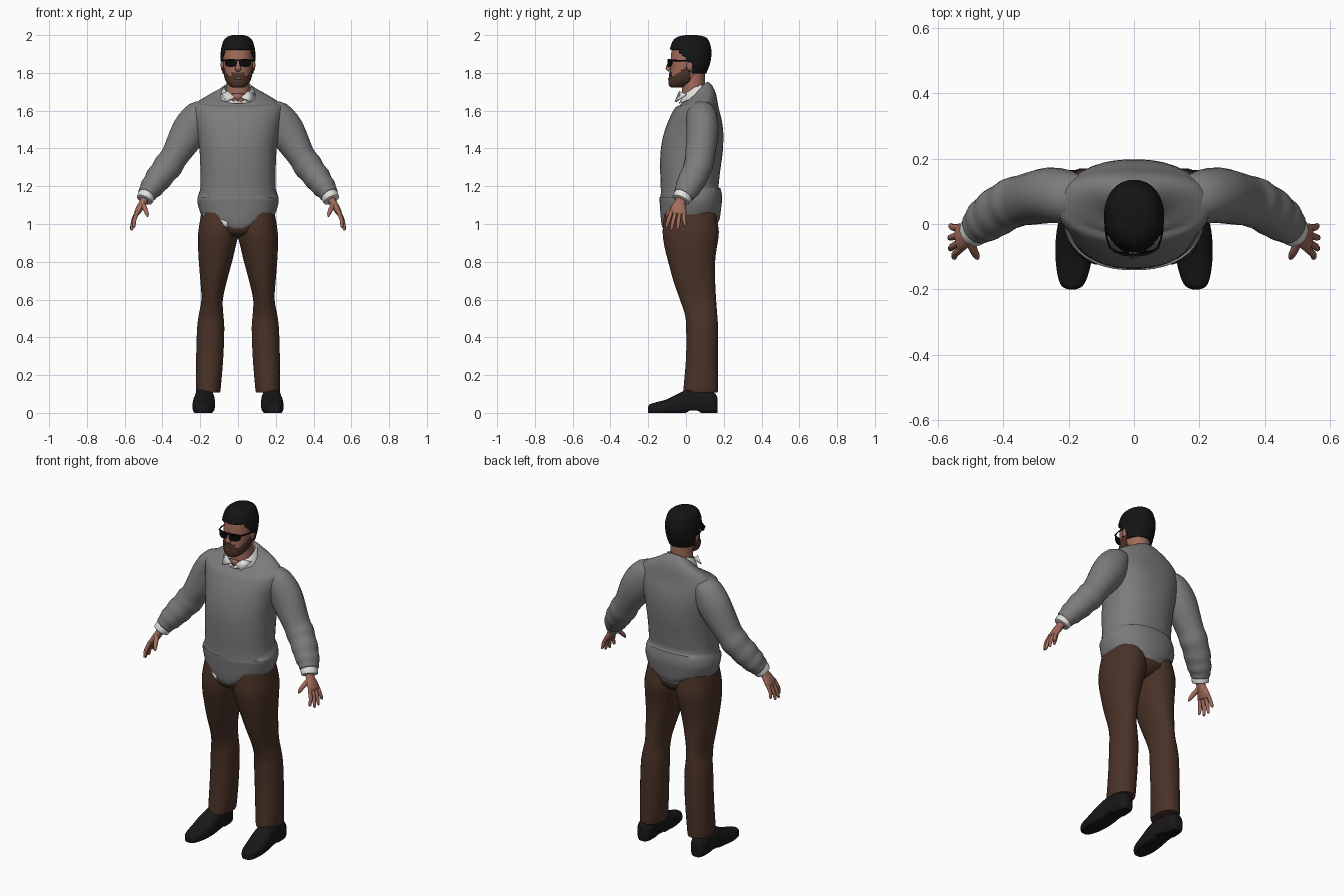
import bpy, bmesh, math
from mathutils import Vector

X, Y, Z = Vector((1, 0, 0)), Vector((0, 1, 0)), Vector((0, 0, 1))


def material(name, rgb):
    m = bpy.data.materials.new(name)
    m.diffuse_color = (*rgb, 1)
    return m


GREY = material("sweater grey", (0.2, 0.2, 0.2))
BROWN = material("trouser brown", (0.068, 0.032, 0.02))
SKIN = material("skin", (0.36, 0.15, 0.105))
BLACK = material("hair black", (0.007, 0.007, 0.007))
BEARD = material("beard brown", (0.075, 0.035, 0.022))
WHITE = material("shirt white", (0.75, 0.75, 0.74))
SHOE = material("shoe black", (0.009, 0.009, 0.009))
GLASS = material("glasses black", (0.003, 0.003, 0.003))
LIP = material("lip pink", (0.30, 0.11, 0.09))


def spline(rings, sub):
    """Catmull-Rom through (x, y, z, a, b) rings."""
    out = []
    for i in range(len(rings) - 1):
        p = [rings[max(0, min(len(rings) - 1, i + k))] for k in (-1, 0, 1, 2)]
        for s in range(sub):
            t = s / sub
            out.append([0.5 * (2 * b + (c - a) * t + (2 * a - 5 * b + 4 * c - d) * t * t
                               + (3 * b - a - 3 * c + d) * t ** 3) for a, b, c, d in zip(*p)])
    return out + [list(rings[-1])]


def loft(name, rings, mat, n=24, sub=3, axis=None, ref=Y, p=2, warp=None, keep=None,
         thick=0, mirror=False):
    """Skin superellipse rings; keep() trims faces to an open shell."""
    pts = spline(rings, sub)
    bm = bmesh.new()
    rows = []
    for i, (x, y, z, a, b) in enumerate(pts):
        c = Vector((x, y, z))
        lo, hi = pts[max(0, i - 1)], pts[min(len(pts) - 1, i + 1)]
        t = axis or (Vector(hi[:3]) - Vector(lo[:3])).normalized()
        u = ref.cross(t).normalized()
        v = t.cross(u)
        row = []
        for k in range(n):
            w = math.tau * (k + 0.5) / n
            cu, sv = math.cos(w), math.sin(w)
            co = (c + u * math.copysign(abs(cu) ** (2 / p), cu) * max(a, 0.001)
                  + v * math.copysign(abs(sv) ** (2 / p), sv) * max(b, 0.001))
            row.append(bm.verts.new(warp(co) if warp else co))
        rows.append(row)
    for r, q in zip(rows, rows[1:]):
        for k in range(n):
            bm.faces.new((r[k], r[(k + 1) % n], q[(k + 1) % n], q[k]))
    bm.faces.new(rows[0])
    bm.faces.new(rows[-1])
    bmesh.ops.recalc_face_normals(bm, faces=bm.faces)
    if keep:
        bad = [f for f in bm.faces if not keep(f.calc_center_median())]
        bmesh.ops.delete(bm, geom=bad, context='FACES')
    return finish(name, bm, mat, mirror, thick)


def finish(name, bm, mat, mirror=False, thick=0):
    me = bpy.data.meshes.new(name)
    bm.to_mesh(me)
    bm.free()
    me.materials.append(mat)
    ob = bpy.data.objects.new(name, me)
    bpy.context.collection.objects.link(ob)
    if thick:
        ob.modifiers.new("thickness", 'SOLIDIFY').thickness = thick
    if mirror:
        ob.modifiers.new("mirror", 'MIRROR')
    return ob


def ball(name, c, r, mat, mirror=False):
    bm = bmesh.new()
    bmesh.ops.create_uvsphere(bm, u_segments=16, v_segments=10, radius=1)
    for v in bm.verts:
        v.co = Vector([c[i] + v.co[i] * r[i] for i in range(3)])
    return finish(name, bm, mat, mirror)


def stack(rows):
    """(z, half width, front y, back y) rows to rings."""
    return [(0, (f + b) / 2, z, w, (b - f) / 2) for z, w, f, b in rows]


# Sweater body: tilted neckline, hem dipping to a point at the middle
def sweater_warp(co):
    if co.z > 1.62:
        co.z += (co.y - 0.06) * 0.35 * min(1, (co.z - 1.62) / 0.06)
    w = max(0, min(1, (1.1 - co.z) / 0.045))
    co.z -= 0.075 * w * max(0, 1 - abs(co.x) / 0.2)
    return co


body = loft("sweater_body", stack([
    (1.05, .195, -.122, .165), (1.075, .205, -.136, .178), (1.12, .216, -.142, .19),
    (1.15, .212, -.14, .19), (1.19, .2, -.134, .173), (1.3, .2, -.138, .183),
    (1.4, .205, -.132, .196), (1.5, .22, -.105, .2), (1.58, .238, -.07, .188),
    (1.63, .232, -.04, .17), (1.66, .18, -.03, .155), (1.685, .115, -.025, .14),
    (1.7, .08, -.02, .12)]), GREY, n=40, p=2.25, warp=sweater_warp)

# Shirt edge peeking out below the hem on one side
loft("shirt_hem", stack([(1.035, .199, -.127, .168), (1.06, .203, -.131, .172)]), WHITE,
     n=40, sub=2, p=2.25, warp=sweater_warp, thick=.004,
     keep=lambda c: -0.19 < c.x < -0.04 and c.y < 0)

# Sleeves with soft folds on the forearm, then cuffs
loft("sleeve", [(.15, .08, 1.61, .04, .06), (.2, .082, 1.578, .082, .08),
                (.255, .088, 1.495, .096, .085), (.32, .077, 1.385, .078, .08),
                (.345, .072, 1.345, .073, .077), (.37, .065, 1.308, .078, .078),
                (.395, .052, 1.275, .071, .074), (.42, .037, 1.243, .072, .075),
                (.44, .022, 1.215, .064, .07), (.458, .01, 1.192, .063, .068),
                (.472, -.002, 1.172, .053, .06), (.482, -.012, 1.156, .05, .055),
                (.486, -.016, 1.15, .04, .045)], GREY, mirror=True)
loft("shirt_cuff", [(.474, -.006, 1.17, .042, .046), (.485, -.016, 1.148, .046, .05),
                    (.495, -.026, 1.128, .043, .047), (.496, -.027, 1.126, .03, .035)],
     WHITE, sub=2, mirror=True)

# Hands: palm, four fingers, thumb
loft("palm", [(.485, -.018, 1.15, .022, .028), (.502, -.031, 1.115, .021, .028),
              (.52, -.038, 1.085, .019, .04), (.534, -.042, 1.06, .016, .044),
              (.539, -.044, 1.05, .01, .04)], SKIN, n=16, mirror=True)
for i, (ky, ty, tx, tz) in enumerate([(-.076, -.102, .55, .98), (-.054, -.076, .562, .966),
                                      (-.031, -.042, .564, .968), (-.01, -.005, .56, .988)]):
    mid = ((.53 + tx) / 2 + .008, (ky + ty) / 2 - .003, (1.065 + tz) / 2)
    loft(f"finger_{i + 1}", [(.53, ky, 1.07, .011, .011), (*mid, .0105, .0105),
                             (tx, ty, tz + .008, .008, .008), (tx, ty, tz, .003, .003)],
         SKIN, n=10, mirror=True)
loft("thumb", [(.507, -.045, 1.11, .014, .014), (.492, -.078, 1.08, .013, .013),
               (.482, -.098, 1.055, .01, .01), (.478, -.106, 1.04, .004, .004)],
     SKIN, n=10, mirror=True)

# Trousers: two legs and the seat joining them
leg = [(1.06, -.01, .194, -.115, .158), (.96, -.006, .211, -.125, .175),
       (.88, .012, .212, -.115, .165), (.8, .031, .208, -.095, .155),
       (.7, .058, .2, -.068, .155), (.6, .08, .194, -.033, .16), (.52, .077, .208, -.006, .166),
       (.45, .072, .217, 0, .17), (.3, .077, .222, 0, .17), (.14, .09, .224, -.013, .17),
       (.108, .095, .222, -.015, .168)]
loft("trouser_leg", [((a + b) / 2, (f + k) / 2, z, (b - a) / 2, (k - f) / 2)
                     for z, a, b, f, k in leg], BROWN, axis=Z, p=2.2, mirror=True)
loft("trouser_seat", stack([(.925, .02, -.02, .07), (.945, .1, -.09, .14), (.98, .17, -.122, .168),
                            (1.06, .193, -.12, .162)]), BROWN, n=32)


# Shoes lofted heel to toe, flattened against the floor
def shoe_warp(co):
    co.z = max(co.z, 0.012 if 0.01 < co.y < 0.07 else 0)
    co.x += 0.06 * max(0, -co.y)
    return co


loft("shoe", [(.178, y, t / 2 - .006, w, t / 2 + .006) for y, w, t in [
    (-.2, .012, .035), (-.19, .032, .047), (-.16, .046, .056), (-.1, .057, .073),
    (-.04, .059, .103), (.02, .053, .13), (.08, .048, .125), (.13, .047, .115),
    (.157, .036, .1), (.166, .02, .08)]], SHOE, axis=Y, ref=Z, p=2.6, warp=shoe_warp, mirror=True)

# Neck and tilted shirt collar with two points
loft("neck", stack([(1.64, .068, -.025, .1), (1.7, .062, -.022, .1), (1.8, .062, -.02, .1)]),
     SKIN)


def collar_warp(co):
    co.z += (co.y - .05) * .36
    return co


loft("collar", stack([(1.672, .094, -.036, .134), (1.69, .091, -.034, .13),
                      (1.715, .08, -.028, .118), (1.726, .073, -.024, .108)]), WHITE, n=40,
     warp=collar_warp, thick=.008,
     keep=lambda c: 1.66 < c.z - (c.y - .05) * .36 < 1.7255
     and not (c.y < 0 and abs(c.x) < .02 + (c.z - 1.63) * .3))
bm = bmesh.new()
bm.faces.new([bm.verts.new(c) for c in [(.012, -.042, 1.668), (.05, -.028, 1.7),
                                        (.088, .005, 1.685), (.062, -.052, 1.645)]])
finish("collar_point", bm, WHITE, True, .01)
bm = bmesh.new()
bm.faces.new([bm.verts.new(c) for c in [(-.032, -.036, 1.69), (0, -.046, 1.652),
                                        (.032, -.036, 1.69)]])
finish("open_neck", bm, SKIN, False, .006)


# Head, with hair and beard as thin trimmed shells over it
def head_rings(g):
    return stack([(z + (g if z > 1.94 else -g if z < 1.72 else 0), w + g, f - g, b + g)
                  for z, w, f, b in [
        (1.722, .022, -.07, -.03), (1.73, .038, -.083, 0), (1.752, .057, -.088, .05),
        (1.78, .068, -.086, .085), (1.82, .075, -.083, .105), (1.86, .079, -.082, .118),
        (1.9, .08, -.079, .123), (1.93, .077, -.073, .121), (1.96, .064, -.056, .108),
        (1.98, .042, -.028, .085), (1.988, .016, .01, .045)]])


def is_hair(c):
    if c.y < -.035:
        return c.z > 1.925
    if c.y < .005:
        return c.z > 1.88 + (-c.y) * .8
    return c.z > (1.835 if c.y < .035 else 1.795)


def is_beard(c):
    if c.y < -.06 and abs(c.x) < .034:
        return c.z < 1.803
    return c.y < .02 and c.z < 1.782 + max(0, c.y + .06) * .8


loft("head", head_rings(0), SKIN, n=40, sub=4, axis=Z, p=2.15)
loft("hair", head_rings(.012), BLACK, n=64, sub=7, axis=Z, p=2.15, keep=is_hair, thick=.014)
loft("beard", head_rings(.005), BEARD, n=64, sub=7, axis=Z, p=2.15, keep=is_beard, thick=.006)
ball("ear", (.083, .02, 1.842), (.009, .018, .03), SKIN, True)
loft("nose", [(0, -.08, 1.872, .008, .008), (0, -.09, 1.845, .01, .011),
              (0, -.094, 1.822, .016, .014), (0, -.086, 1.808, .012, .008)], SKIN, n=12, axis=Z)
ball("lips", (0, -.088, 1.769), (.02, .0075, .006), LIP)

# Sunglasses: lenses, brow bar, arms back to the ears
loft("lens", [(.037, -.098, 1.853, .031, .021), (.037, -.091, 1.853, .031, .021)], GLASS,
     n=20, sub=1, axis=Y, ref=Z, p=2.8)
lens = bpy.data.objects["lens"]
for v in lens.data.vertices:
    v.co.y += 8 * max(0, v.co.x - .02) ** 2
lens.modifiers.new("mirror", 'MIRROR')
loft("brow_bar", [(-.074, -.072, 1.867, .004, .004), (-.035, -.093, 1.868, .004, .004),
                  (.035, -.093, 1.868, .004, .004), (.074, -.072, 1.867, .004, .004)],
     GLASS, n=8)
loft("glasses_arm", [(.072, -.076, 1.866, .004, .005), (.086, -.03, 1.865, .003, .004),
                     (.089, .025, 1.862, .003, .004)], GLASS, n=8, axis=Y, ref=Z, mirror=True)

# Smooth shading with sharp rims kept
for ob in bpy.context.collection.objects:
    ob.select_set(True)
bpy.context.view_layer.objects.active = body
bpy.ops.object.shade_smooth_by_angle(angle=math.radians(50))
